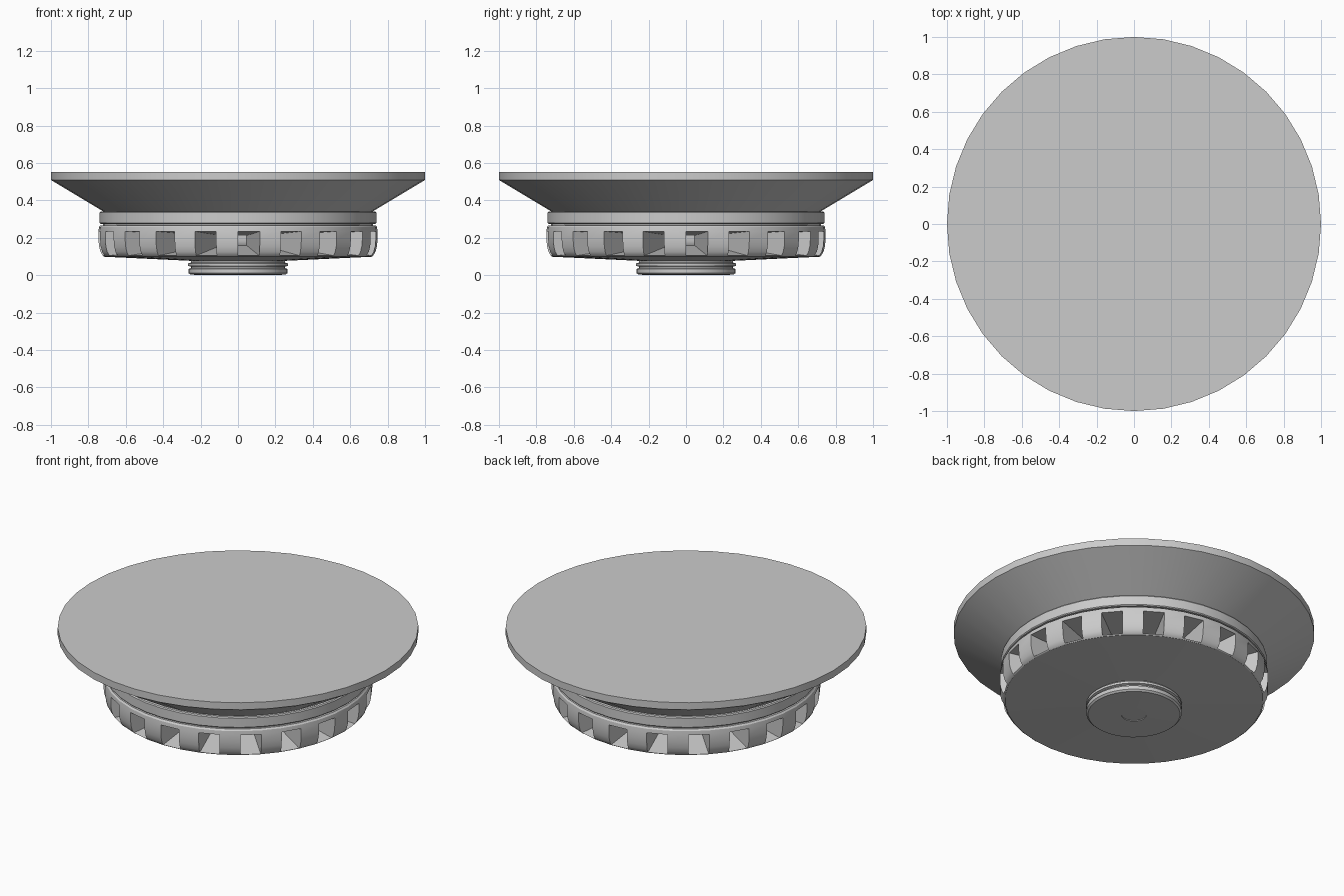
import bpy, bmesh, math
from mathutils import Vector

if "Cube" in bpy.data.objects:
    bpy.data.objects.remove(bpy.data.objects["Cube"])

SEG = 40


def lathe(name, profile, cap_bottom=False, cap_top=False, edit=None):
    """Spin a bottom-to-top (radius, z) profile around the z axis."""
    bm = bmesh.new()
    rings = []
    for r, z in profile:
        rings.append([bm.verts.new((r * math.cos(math.tau * i / SEG),
                                    r * math.sin(math.tau * i / SEG), z))
                      for i in range(SEG)])
    for a, b in zip(rings, rings[1:]):
        for i in range(SEG):
            j = (i + 1) % SEG
            bm.faces.new((a[i], a[j], b[j], b[i]))
    if cap_bottom:
        bm.faces.new(rings[0][::-1])
    if cap_top:
        bm.faces.new(rings[-1])
    bm.normal_update()
    if edit:
        edit(bm)
    me = bpy.data.meshes.new(name)
    bm.to_mesh(me)
    bm.free()
    me.shade_smooth()
    me.set_sharp_from_angle(angle=math.radians(30))
    ob = bpy.data.objects.new(name, me)
    bpy.context.collection.objects.link(ob)
    return ob


def cut_notches(bm):
    """Push every second segment of the grip band in towards the axis."""
    step = math.tau / SEG
    faces = []
    for f in bm.faces:
        c = f.calc_center_median()
        seg = int((math.atan2(c.y, c.x) % math.tau) / step)
        if seg % 2 == 0 and 0.105 < c.z < 0.235 and c.xy.length > 0.7:
            faces.append(f)
    res = bmesh.ops.extrude_face_region(bm, geom=faces)
    pivot = Vector((0, 0, 0.197))
    for v in res["geom"]:
        if isinstance(v, bmesh.types.BMVert):
            v.co = pivot + (v.co - pivot) * 0.4
    left = [f for f in faces if f.is_valid]
    if left:
        bmesh.ops.delete(bm, geom=left, context='FACES')


# Foot: small grooved disc with a round centre mark
lathe("foot", [(0.07, 0.004), (0.07, 0.0), (0.255, 0.003), (0.265, 0.012),
               (0.265, 0.034), (0.252, 0.038), (0.252, 0.046), (0.266, 0.05),
               (0.266, 0.064), (0.25, 0.068), (0.25, 0.077)], cap_bottom=True)

# Grip: shallow underside and notched band
lathe("grip", [(0.25, 0.077), (0.715, 0.099), (0.723, 0.105), (0.735, 0.125),
               (0.743, 0.155), (0.746, 0.19), (0.746, 0.235), (0.743, 0.258),
               (0.735, 0.267), (0.722, 0.267)], edit=cut_notches)

# Collar: plain ring above the grip, with a narrow gap below it
lathe("collar", [(0.722, 0.267), (0.722, 0.275), (0.735, 0.275), (0.74, 0.28),
                 (0.74, 0.335), (0.735, 0.341), (0.72, 0.341)])

# Head: flared cone, thin rim and flat top
lathe("head", [(0.72, 0.341), (1.0, 0.509), (1.0, 0.552)], cap_top=True)
